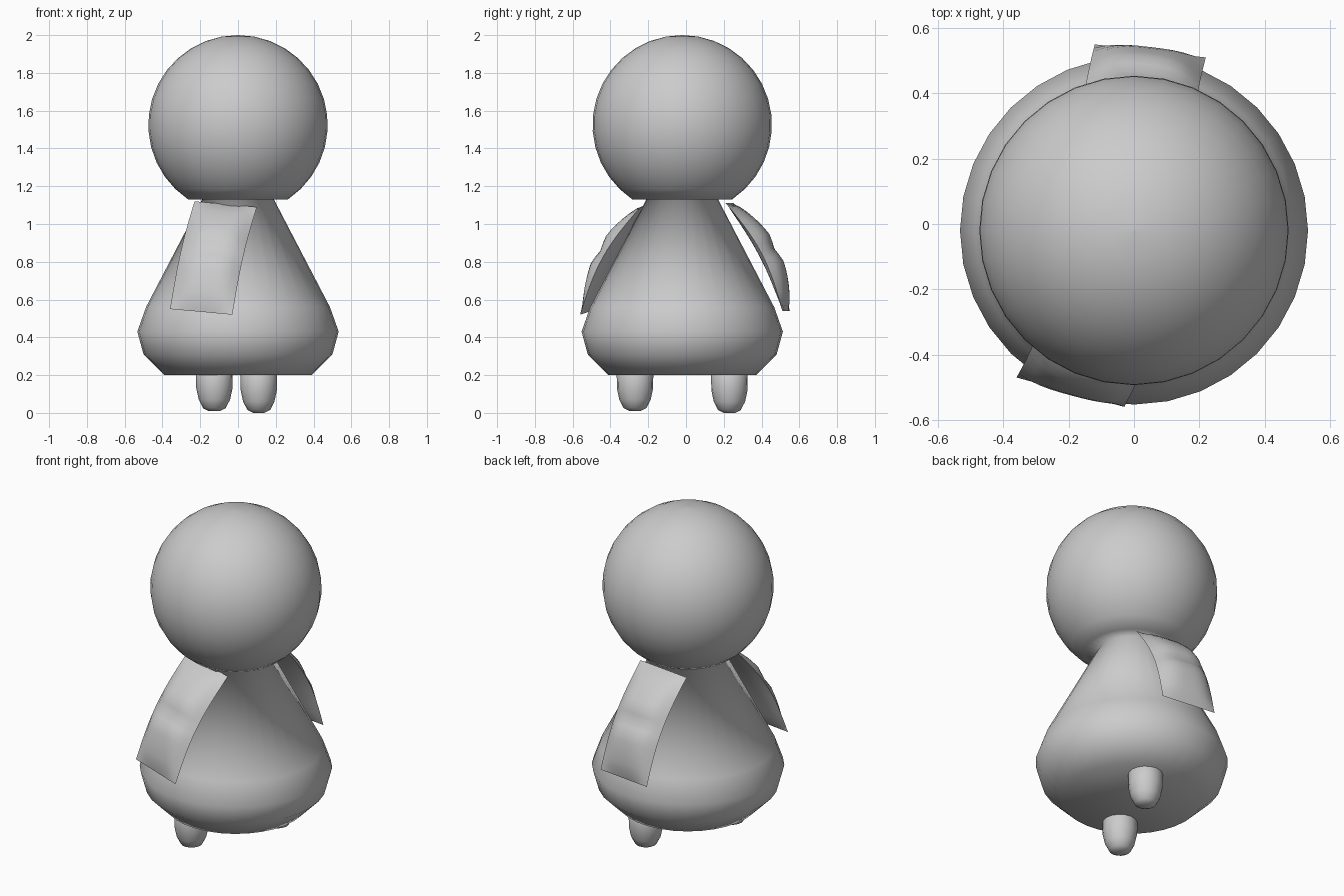
import bpy, bmesh, math
from mathutils import Vector

cube = bpy.data.objects.get("Cube")
if cube:
    bpy.data.objects.remove(cube)

grey = bpy.data.materials.new("plain_grey")
grey.use_nodes = True
grey.diffuse_color = (0.6, 0.6, 0.6, 1)
grey.node_tree.nodes["Principled BSDF"].inputs["Base Color"].default_value = (0.6, 0.6, 0.6, 1)


def finish(bm, name, location=(0, 0, 0), angle=None):
    """Turn a bmesh into a smooth-shaded grey object."""
    bmesh.ops.remove_doubles(bm, verts=bm.verts, dist=0.0005)
    bmesh.ops.recalc_face_normals(bm, faces=bm.faces)
    mesh = bpy.data.meshes.new(name)
    bm.to_mesh(mesh)
    bm.free()
    mesh.materials.append(grey)
    obj = bpy.data.objects.new(name, mesh)
    obj.location = location
    bpy.context.collection.objects.link(obj)
    bpy.ops.object.select_all(action="DESELECT")
    obj.select_set(True)
    bpy.context.view_layer.objects.active = obj
    if angle:
        bpy.ops.object.shade_smooth_by_angle(angle=math.radians(angle))
    else:
        bpy.ops.object.shade_smooth()
    return obj


def lathe(name, profile, location, segments):
    """Spin (radius, height) points about z and cap open ends."""
    bm = bmesh.new()
    rings = []
    for r, z in profile:
        rings.append([bm.verts.new((r * math.cos(a), r * math.sin(a), z))
                      for a in (math.tau * i / segments for i in range(segments))])
    for low, high in zip(rings, rings[1:]):
        for i in range(segments):
            j = (i + 1) % segments
            bm.faces.new((low[i], low[j], high[j], high[i]))
    bm.faces.new(rings[0])
    bm.faces.new(rings[-1])
    return finish(bm, name, location)


def arm(name, top_a, top_b, bottom_a, bottom_b):
    """Two stitched cushions between four corners, puffed away from the body."""
    ta, tb, ba, bb = map(Vector, (top_a, top_b, bottom_a, bottom_b))
    out = (tb - ta).cross(ba - ta).normalized()
    if out.y * ta.y < 0:
        out = -out
    cols, rows = 10, 16
    bm = bmesh.new()

    def sheet(puff):
        grid = []
        for j in range(rows + 1):
            t = j / rows
            # Each half swells, and the seam between them stays raised at the elbow
            swell = math.sin(math.pi * min(1, t * 2) / 2) if t < 0.5 else math.sin(math.pi * min(1, (1 - t) * 2) / 2)
            seam = 0.02 * max(0, 1 - abs(t - 0.5) * 8)
            bend = 0.045 * math.sin(math.pi * t)
            row = []
            for i in range(cols + 1):
                u = i / cols
                side = 1 - abs(2 * u - 1) ** 3
                base = ta.lerp(tb, u).lerp(ba.lerp(bb, u), t)
                lift = bend + puff * side * (swell ** 0.6) - (seam * side if puff > 0 else 0)
                row.append(bm.verts.new(base + out * lift))
            grid.append(row)
        for j in range(rows):
            for i in range(cols):
                bm.faces.new((grid[j][i], grid[j][i + 1], grid[j + 1][i + 1], grid[j + 1][i]))

    sheet(0.07)
    sheet(-0.03)
    return finish(bm, name, angle=50)


# Gown and round head in one turned form, with a flat underside to the head
radius, centre, neck = 0.475, 1.525, 1.13
start = math.asin((neck - centre) / radius)
head = []
for k in range(15):
    a = start + (math.pi / 2 - start) * k / 14
    head.append((max(radius * math.cos(a), 0.002), centre + radius * math.sin(a)))
gown = [(0.39, 0.2), (0.5, 0.31), (0.533, 0.43), (0.487, 0.56), (0.19, neck)]
lathe("gown_and_head", gown + head, (0, -0.02, 0), 32)

# Short rounded feet
foot = [(0.03, 0), (0.06, 0.015), (0.083, 0.06), (0.096, 0.12), (0.098, 0.3)]
lathe("front_foot", foot, (-0.125, -0.27, 0.01), 16)
lathe("back_foot", foot, (0.11, 0.23, 0), 16)

# Arms hanging over the front and back of the gown
arm("front_arm", (-0.23, -0.16, 1.12), (0.1, -0.24, 1.09), (-0.36, -0.47, 0.55), (-0.03, -0.56, 0.52))
arm("back_arm", (-0.18, 0.25, 1.11), (0.16, 0.21, 1.11), (-0.12, 0.55, 0.54), (0.22, 0.51, 0.54))
